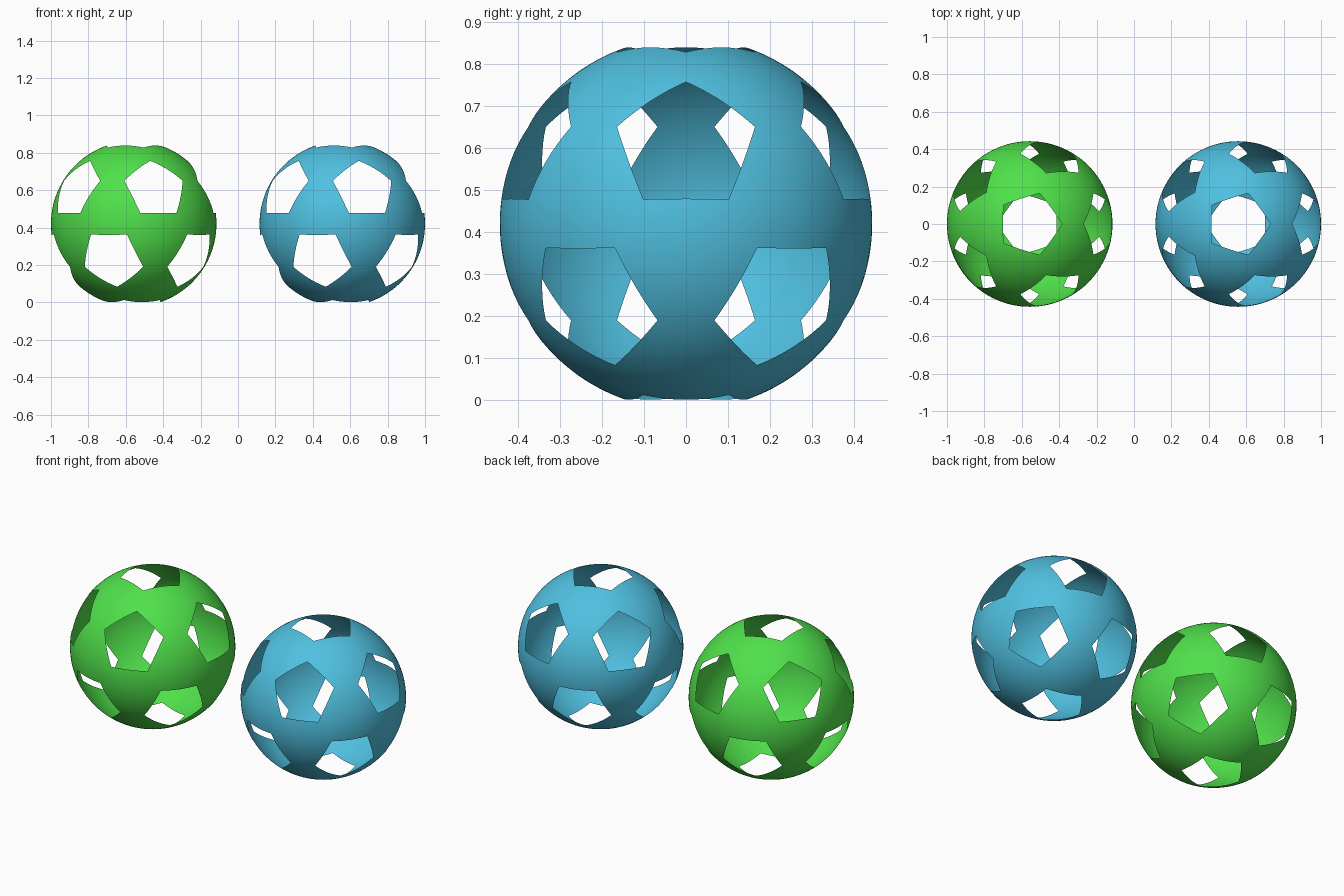
import bpy, bmesh

if "Cube" in bpy.data.objects:
    bpy.data.objects.remove(bpy.data.objects["Cube"])

R = 0.4425      # ball radius
CX = 0.5575     # ball centre, left and right
CZ = 0.42       # ball centre height


def make_ball(name, x, colour):
    bm = bmesh.new()
    # icosahedron with its corners cut off: 12 pentagons, 20 hexagons
    bmesh.ops.create_icosphere(bm, subdivisions=1, radius=1.0)
    bmesh.ops.bevel(bm, geom=bm.verts[:], offset=37.5, offset_type='PERCENT',
                    affect='VERTICES', segments=1, profile=0.5)
    # open the pentagons
    bmesh.ops.delete(bm, geom=[f for f in bm.faces if len(f.verts) == 5],
                     context='FACES')
    # refine the hexagons and inflate them onto the sphere
    bmesh.ops.poke(bm, faces=bm.faces[:])
    bmesh.ops.subdivide_edges(bm, edges=bm.edges[:], cuts=7, use_grid_fill=True)
    for v in bm.verts:
        v.co = v.co.normalized() * R
    bmesh.ops.recalc_face_normals(bm, faces=bm.faces[:])
    for f in bm.faces:
        f.smooth = True
    if sum(f.normal.dot(f.calc_center_median()) for f in bm.faces) < 0:
        bmesh.ops.reverse_faces(bm, faces=bm.faces[:])
    mesh = bpy.data.meshes.new(name)
    bm.to_mesh(mesh)
    bm.free()
    mat = bpy.data.materials.new(name + "_colour")
    mat.diffuse_color = colour
    mat.use_nodes = True
    mat.node_tree.nodes["Principled BSDF"].inputs["Base Color"].default_value = mat.diffuse_color
    mesh.materials.append(mat)
    ob = bpy.data.objects.new(name, mesh)
    ob.location = (x, 0, CZ)
    bpy.context.collection.objects.link(ob)


make_ball("green_ball", -CX, (0.08, 0.75, 0.07, 1))
make_ball("blue_ball", CX, (0.08, 0.53, 0.75, 1))
